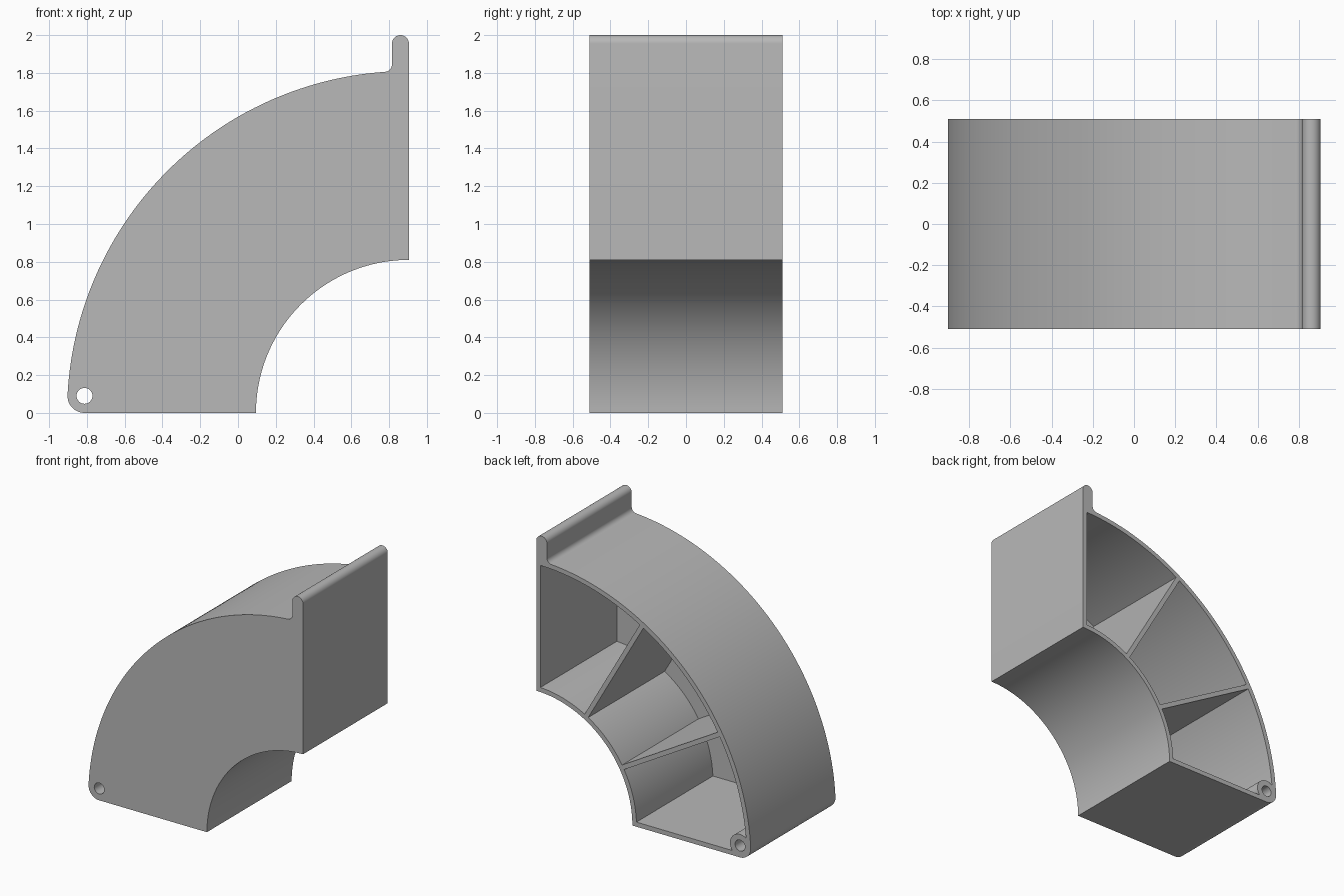
import bpy, bmesh
from math import sin, cos, asin, atan2, hypot, pi, radians

if "Cube" in bpy.data.objects:
    bpy.data.objects.remove(bpy.data.objects["Cube"])

CX = 0.905                   # x of the shared arc centre (z = 0)
R_IN, R_OUT = 0.81, 1.81     # inner and outer arc radii
HALF = 0.51                  # half depth
PLATE = 0.10                 # thickness of the closed front
WALL = 0.035                 # walls and ribs
R_BOSS, R_HOLE = 0.09, 0.042

grey = bpy.data.materials.new("plain grey")
grey.use_nodes = True
grey.diffuse_color = (0.48, 0.48, 0.48, 1)
grey.node_tree.nodes["Principled BSDF"].inputs["Base Color"].default_value = (0.48, 0.48, 0.48, 1)


def arc(x, z, r, a, b, n):
    """Points on an arc in the xz plane, from angle a to b."""
    return [(x + r * cos(a + (b - a) * i / n), z + r * sin(a + (b - a) * i / n))
            for i in range(n + 1)]


def prism(name, pts, y0, y1):
    """Extrude an xz profile along y."""
    bm = bmesh.new()
    face = bm.faces.new([bm.verts.new((x, y0, z)) for x, z in pts])
    new = bmesh.ops.extrude_face_region(bm, geom=[face])["geom"]
    verts = [v for v in new if isinstance(v, bmesh.types.BMVert)]
    bmesh.ops.translate(bm, verts=verts, vec=(0, y1 - y0, 0))
    bmesh.ops.recalc_face_normals(bm, faces=bm.faces)
    mesh = bpy.data.meshes.new(name)
    bm.to_mesh(mesh)
    bm.free()
    mesh.materials.append(grey)
    obj = bpy.data.objects.new(name, mesh)
    bpy.context.collection.objects.link(obj)
    return obj


def cut(target, cutter):
    """Subtract the cutter from the target and remove the cutter."""
    cutter.hide_render = True
    mod = target.modifiers.new("cut", "BOOLEAN")
    mod.operation, mod.solver, mod.object = "DIFFERENCE", "EXACT", cutter
    bpy.context.view_layer.objects.active = target
    bpy.ops.object.modifier_apply(modifier=mod.name)
    bpy.data.objects.remove(cutter)


# Quarter-ring outline with a rounded upright lip and a rounded pivot corner
boss_d = R_OUT - R_BOSS
boss_x = CX - (boss_d ** 2 - R_BOSS ** 2) ** 0.5
boss_z = R_BOSS
lip_r, fillet = 0.045, 0.04
fx = CX - 2 * lip_r - fillet
fz = ((R_OUT + fillet) ** 2 - (CX - fx) ** 2) ** 0.5
top_a = atan2(fz, fx - CX)
low_a = atan2(boss_z, boss_x - CX)

outline = arc(CX, 0, R_IN, pi, pi / 2, 64)
outline += arc(CX - lip_r, 2 - lip_r, lip_r, 0, pi, 20)
outline += arc(fx, fz, fillet, 0, top_a - pi, 12)
outline += arc(CX, 0, R_OUT, top_a, low_a, 80)[1:]
outline += arc(boss_x, boss_z, R_BOSS, low_a, 1.5 * pi, 20)[1:]
body = prism("curved_housing", outline, -HALF, HALF)


# Three pockets open at the back, leaving walls and two radial ribs
def pocket(a, b, da, db):
    pts = []
    for r, flip in ((R_IN + WALL, False), (R_OUT - WALL, True)):
        row = arc(CX, 0, r, pi - a - asin(da / r), pi - b + asin(db / r), 30)
        pts += row[::-1] if flip else row
    return prism("pocket_cutter", pts, PLATE - HALF, HALF + 0.1)


edges = [0, pi / 6, pi / 3, pi / 2]
for i in range(3):
    start = WALL if i == 0 else WALL / 2
    end = WALL if i == 2 else WALL / 2
    cutter = pocket(edges[i], edges[i + 1], start, end)
    if i == 0:               # keep the pivot boss standing
        ring = arc(boss_x, boss_z, R_BOSS - 0.005, 0, 2 * pi, 40)[:-1]
        cut(cutter, prism("boss_keeper", ring, -1, 1))
    cut(body, cutter)

# Pivot hole through the full depth
hole = arc(boss_x, boss_z, R_HOLE, 0, 2 * pi, 32)[:-1]
cut(body, prism("hole_cutter", hole, -1, 1))

# Smooth arcs, crisp corners
bpy.ops.object.select_all(action="DESELECT")
body.select_set(True)
bpy.context.view_layer.objects.active = body
bpy.ops.object.shade_smooth_by_angle(angle=radians(30))
